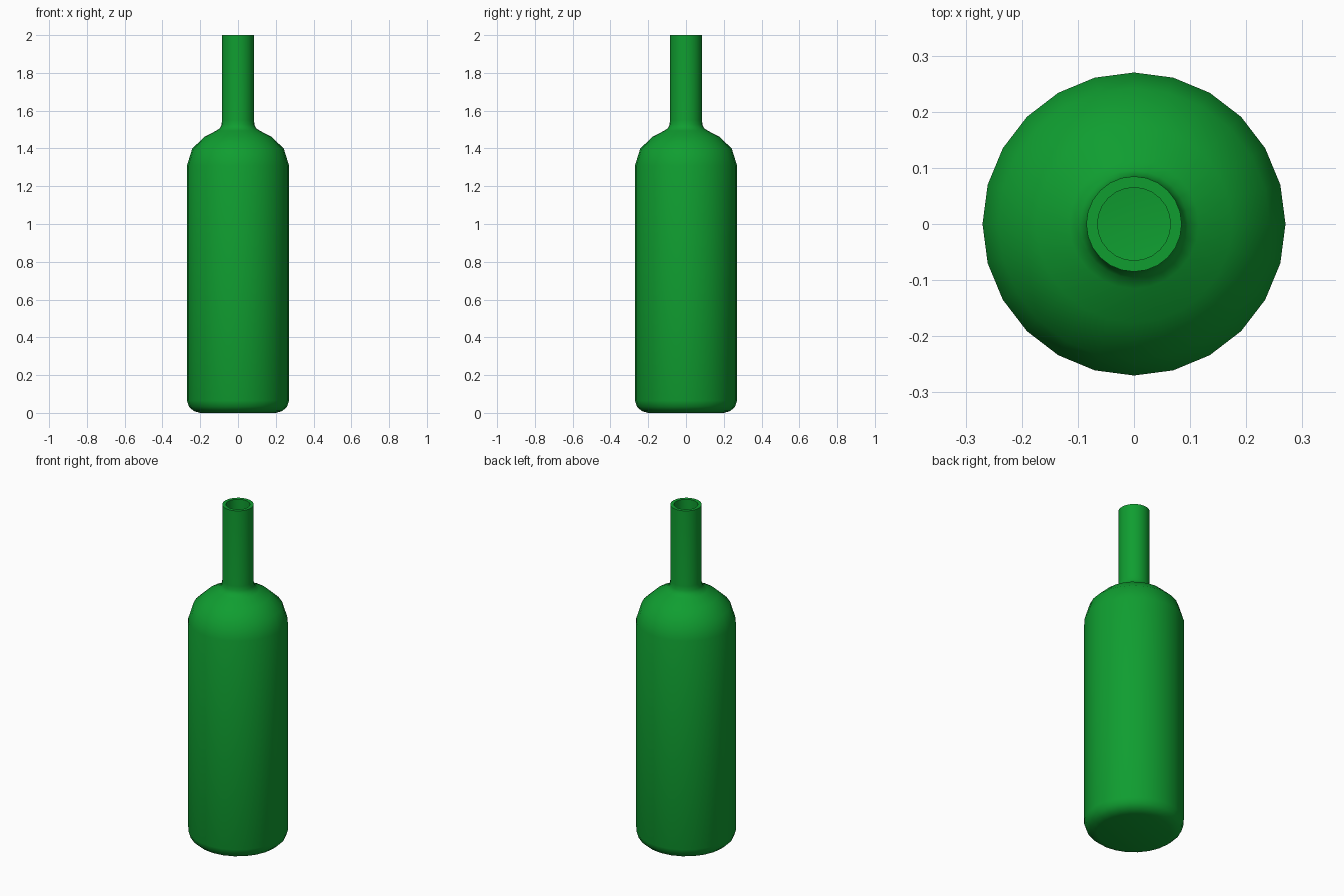
import bpy, bmesh
from math import sin, cos, tau, radians

if "Cube" in bpy.data.objects:
    bpy.data.objects.remove(bpy.data.objects["Cube"])

SIDES = 24

# Outer wall from base centre up to the rim, then inner wall back down
outer = [(0, 0), (0.2, 0), (0.235, 0.01), (0.26, 0.033), (0.27, 0.065),
         (0.27, 1.31), (0.242, 1.40), (0.175, 1.463), (0.115, 1.494),
         (0.096, 1.507), (0.087, 1.526), (0.085, 1.55), (0.085, 2.0)]
inner = [(0.065, 2.0), (0.065, 1.54), (0.072, 1.50), (0.10, 1.478),
         (0.163, 1.447), (0.225, 1.389), (0.25, 1.307), (0.25, 0.07),
         (0.24, 0.042), (0.2, 0.02), (0, 0.02)]


def lathe(name, profile):
    bm = bmesh.new()
    rings = []
    for r, z in profile:
        n = SIDES if r else 1
        rings.append([bm.verts.new((r * cos(tau * i / SIDES), r * sin(tau * i / SIDES), z))
                      for i in range(n)])
    for a, b in zip(rings, rings[1:]):
        if len(a) == 1 or len(b) == 1:
            continue
        for i in range(SIDES):
            j = (i + 1) % SIDES
            bm.faces.new((a[i], a[j], b[j], b[i]))
    # flat discs at the closed ends
    for ring, centre in ((rings[1], rings[0]), (rings[-2], rings[-1])):
        bm.faces.new(ring)
        bm.verts.remove(centre[0])
    bmesh.ops.recalc_face_normals(bm, faces=bm.faces[:])
    mesh = bpy.data.meshes.new(name)
    bm.to_mesh(mesh)
    bm.free()
    obj = bpy.data.objects.new(name, mesh)
    bpy.context.collection.objects.link(obj)
    return obj


# Hollow green glass bottle
bottle = lathe("bottle", outer + inner)
glass = bpy.data.materials.new("green_glass")
glass.diffuse_color = (0.005, 0.34, 0.03, 1)
glass.use_nodes = True
glass.node_tree.nodes["Principled BSDF"].inputs["Base Color"].default_value = glass.diffuse_color
bottle.data.materials.append(glass)
bpy.context.view_layer.objects.active = bottle
bottle.select_set(True)
bpy.ops.object.shade_smooth_by_angle(angle=radians(50))
